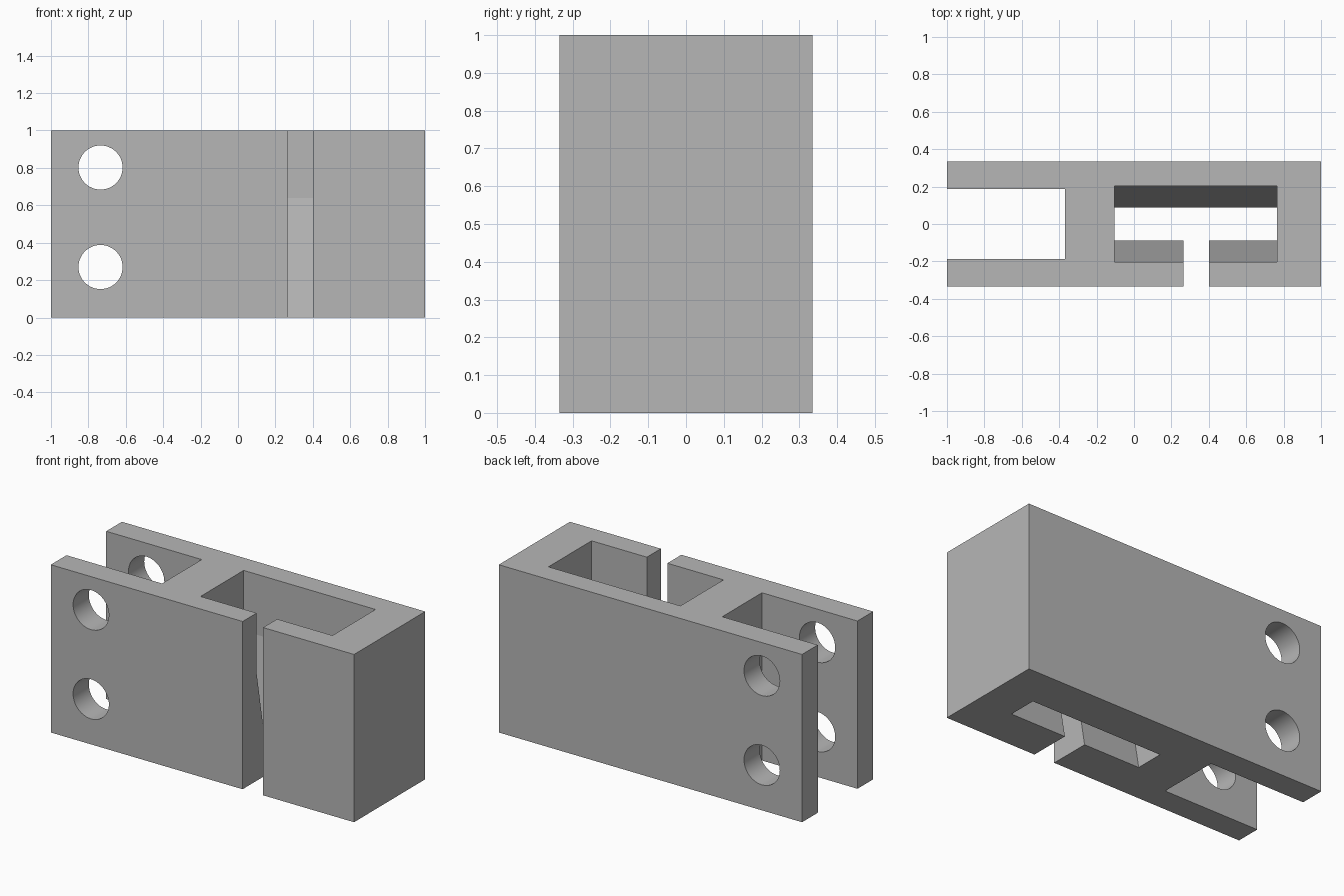
import bpy
import bmesh
import math
from mathutils import Matrix

cube = bpy.data.objects.get("Cube")
if cube:
    bpy.data.objects.remove(cube, do_unlink=True)

HALF_DEPTH = 0.335

grey = bpy.data.materials.new("light grey")
grey.use_nodes = True
GREY = (0.47, 0.47, 0.47, 1)
grey.diffuse_color = GREY
grey.node_tree.nodes["Principled BSDF"].inputs["Base Color"].default_value = GREY


def make_object(name, bm):
    bmesh.ops.recalc_face_normals(bm, faces=bm.faces)
    mesh = bpy.data.meshes.new(name)
    bm.to_mesh(mesh)
    bm.free()
    mesh.materials.append(grey)
    obj = bpy.data.objects.new(name, mesh)
    bpy.context.collection.objects.link(obj)
    return obj


def prism(name, profile, x0, x1):
    """Extrude a (y, z) profile along x."""
    bm = bmesh.new()
    face = bm.faces.new([bm.verts.new((x0, y, z)) for y, z in profile])
    ext = bmesh.ops.extrude_face_region(bm, geom=[face])
    verts = [v for v in ext["geom"] if isinstance(v, bmesh.types.BMVert)]
    bmesh.ops.translate(bm, verts=verts, vec=(x1 - x0, 0, 0))
    return make_object(name, bm)


def box(name, x0, x1, y0, y1, z0, z1):
    return prism(name, [(y0, z0), (y1, z0), (y1, z1), (y0, z1)], x0, x1)


def bolt_hole(name, x, z, radius):
    bm = bmesh.new()
    turn = Matrix.Translation((x, 0, z)) @ Matrix.Rotation(math.pi / 2, 4, "X")
    bmesh.ops.create_cone(bm, cap_ends=True, segments=48, radius1=radius,
                          radius2=radius, depth=1, matrix=turn)
    return make_object(name, bm)


# Solid block
block = box("clamp_block", -1, 1, -HALF_DEPTH, HALF_DEPTH, 0, 1)

# Pocket with straight upper walls and walls tapering in towards the base
TAPER_TOP = 0.64
side = [(0.087, -0.1), (0.087, 0), (0.203, TAPER_TOP), (0.203, 1.1)]
pocket = side + [(-y, z) for y, z in reversed(side)]

cutters = [
    box("fork_gap_cutter", -1.1, -0.37, -0.187, 0.187, -0.1, 1.1),
    prism("pocket_cutter", pocket, -0.105, 0.765),
    box("front_slot_cutter", 0.265, 0.4, -0.5, 0, -0.1, 1.1),
    bolt_hole("lower_hole_cutter", -0.735, 0.27, 0.118),
    bolt_hole("upper_hole_cutter", -0.735, 0.802, 0.118),
]

# Cut the openings, then discard the cutters
bpy.context.view_layer.objects.active = block
for cutter in cutters:
    cut = block.modifiers.new(cutter.name, "BOOLEAN")
    cut.operation = "DIFFERENCE"
    cut.solver = "EXACT"
    cut.object = cutter
    bpy.ops.object.modifier_apply(modifier=cut.name)
    bpy.data.objects.remove(cutter, do_unlink=True)

# Smooth hole walls, sharp block edges
bpy.ops.object.select_all(action="DESELECT")
block.select_set(True)
bpy.ops.object.shade_smooth_by_angle(angle=math.radians(9))
